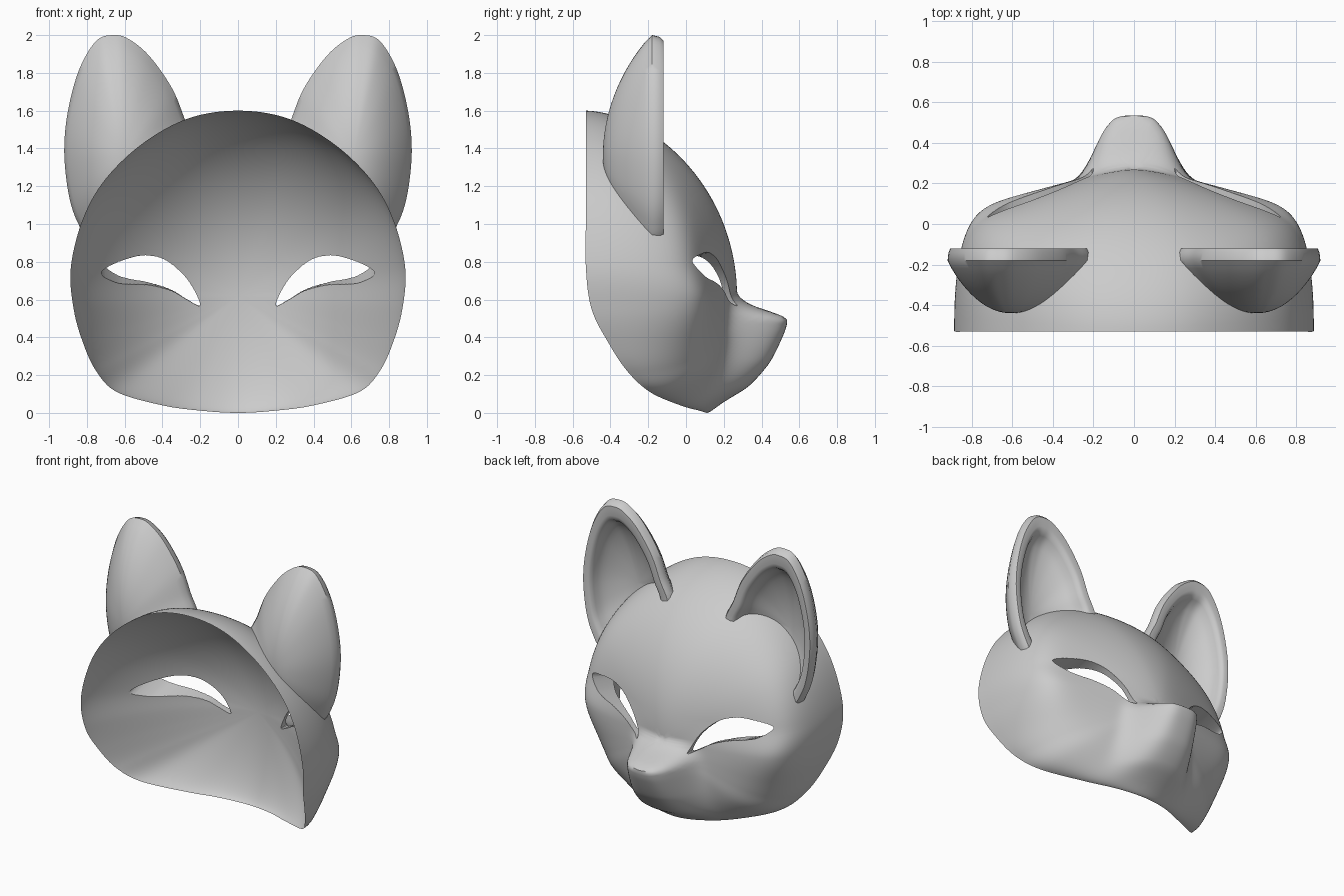
import bpy, bmesh, math
from mathutils import Vector

cube = bpy.data.objects.get("Cube")
if cube:
    bpy.data.objects.remove(cube, do_unlink=True)

grey = bpy.data.materials.new("plain grey")
grey.use_nodes = True
grey.diffuse_color = (0.6, 0.6, 0.6, 1)
grey.node_tree.nodes["Principled BSDF"].inputs["Base Color"].default_value = (0.6, 0.6, 0.6, 1)


def spline(points, n):
    """Closed smooth curve through the points, n samples per span."""
    pts = [Vector(p) for p in points]
    out = []
    for i in range(len(pts)):
        a, b, c, d = (pts[(i + k) % len(pts)] for k in (-1, 0, 1, 2))
        for j in range(n):
            t = j / n
            out.append(b + (c - a) * (t / 2) + (a * 2 - b * 5 + c * 4 - d) * (t * t / 2)
                       + (b * 3 - a - c * 3 + d) * (t ** 3 / 2))
    return out


def lerp_table(table, v):
    for (a, fa), (b, fb) in zip(table, table[1:]):
        if v <= b:
            return fa + (fb - fa) * max(0, (v - a) / (b - a))
    return table[-1][1]


def ease(v):
    v = min(1, max(0, v))
    return v * v * (3 - 2 * v)


def loft(name, rings, start, end):
    """Join closed rings with quads and close both ends with a pole."""
    bm = bmesh.new()
    loops = [[bm.verts.new(p) for p in ring] for ring in rings]
    n = len(loops[0])
    for a, b in zip(loops, loops[1:]):
        for i in range(n):
            j = (i + 1) % n
            bm.faces.new((a[i], b[i], b[j], a[j]))
    for pole, loop in ((start, loops[0]), (end, loops[-1])):
        v = bm.verts.new(pole)
        for i in range(n):
            bm.faces.new((v, loop[i], loop[(i + 1) % n]))
    bmesh.ops.recalc_face_normals(bm, faces=bm.faces[:])
    mesh = bpy.data.meshes.new(name)
    bm.to_mesh(mesh)
    bm.free()
    mesh.materials.append(grey)
    ob = bpy.data.objects.new(name, mesh)
    bpy.context.collection.objects.link(ob)
    return ob


def activate(ob):
    for other in bpy.context.selected_objects:
        other.select_set(False)
    bpy.context.view_layer.objects.active = ob
    ob.select_set(True)


def cut(ob, cutter):
    activate(ob)
    cutter.hide_render = True
    mod = ob.modifiers.new("cut", 'BOOLEAN')
    mod.operation, mod.solver, mod.object = 'DIFFERENCE', 'EXACT', cutter
    bpy.ops.object.modifier_apply(modifier=mod.name)


def smooth(ob, degrees=40):
    activate(ob)
    bpy.ops.object.shade_smooth_by_angle(angle=math.radians(degrees))


# Mask: rings shrink from the rim to a point between the eyes
half_rim = [(0, .11, .0), (.2, .07, .012), (.4, -.03, .04), (.64, -.19, .11), (.75, -.31, .22),
            (.82, -.41, .37), (.87, -.5, .55), (.885, -.53, .77), (.82, -.53, 1.03),
            (.7, -.53, 1.24), (.5, -.53, 1.43), (.26, -.53, 1.56), (0, -.53, 1.6)]
rim = spline(half_rim + [(-x, y, z) for x, y, z in half_rim[-2:0:-1]], 8)
CENTRE = Vector((0, .27, .62))
INNER_CENTRE = Vector((0, .235, .62))
SNOUT = [(0, 0), (.05, .05), (.13, .14), (.27, .21), (.44, .265), (.505, .275),
         (.535, .18), (.58, .05), (.63, 0), (2, 0)]


def sideways(r):
    return r.x ** 2 / (r.x ** 2 + (r.z - CENTRE.z) ** 2)


def outer_point(r, t):
    """Dome above and below, fuller cheeks at the sides, plus the snout."""
    x, z = r.x * t, CENTRE.z + (r.z - CENTRE.z) * t
    side = sideways(r)
    slope = .31 + .07 * ease((z - .6) / .2) + .1 * ease((.6 - z) / .35)
    box = 4 + 12 * ease(z / .75)
    cheek = (1 - slope * (math.sqrt(t * t + .02) - .14)) * (1 - t ** box) ** .45
    y = r.y + (CENTRE.y - r.y) * ((1 - t * t) ** .57 * (1 - side) + cheek * side)
    lift = sum(lerp_table(SNOUT, z + d) for d in (-.015, 0, .015)) / 3
    width = .205 + .12 * max(0, .5 - z)
    return Vector((x, y + lift * math.exp(-(x / width) ** 4) * (1 - t ** 8), z))


def inner_point(r, t):
    """Plain rounded bowl, thickest behind the cheeks."""
    bowl = (1 - t * t) ** (.62 + .16 * sideways(r))
    return Vector((r.x * t, r.y + (INNER_CENTRE.y - r.y) * bowl,
                   CENTRE.z + (r.z - CENTRE.z) * t))


STEPS = 56
levels = [1 - (1 - k / STEPS) ** 1.7 for k in range(1, STEPS + 1)]
outer = [[outer_point(r, t) for r in rim] for t in levels]
inner = [[inner_point(r, t) for r in rim] for t in levels[-2::-1]]
mask = loft("mask_shell", outer + inner, CENTRE, INNER_CENTRE)

# Eye openings, rising outwards at the outer corners
eye = spline([(.2, .57), (.25, .68), (.32, .76), (.4, .815), (.5, .835), (.6, .82),
              (.71, .785), (.715, .75), (.64, .7), (.57, .685), (.46, .675), (.35, .645),
              (.27, .6)], 5)
EYE_MID = Vector((.45, .73))


def eye_point(side, p, y):
    corner = (p.x - .2) / .5
    return (side * p.x, y, p.y + .25 * corner * (y - .2 + .28 * corner))


for side in (1, -1):
    hole = loft("eye_cutter", [[eye_point(side, p, y) for p in eye] for y in (-.4, .6)],
                eye_point(side, EYE_MID, -.4), eye_point(side, EYE_MID, .6))
    cut(mask, hole)
    bpy.data.objects.remove(hole, do_unlink=True)
smooth(mask)

# Solid just inside the mask front, for trimming the ears
inset = [[Vector((p.x * .997, p.y - .003, .8 + (p.z - .8) * .997)) for p in ring]
         for ring in outer]
trimmer = loft("ear_trimmer", inset, CENTRE - Vector((0, .003, 0)), (0, -.56, .8))

# Ears: rounded back, broad flat front rim and a hollow cup
ear_outline = spline([(.66, 2), (.75, 1.97), (.84, 1.82), (.9, 1.6), (.92, 1.38), (.895, 1.15),
                      (.845, 1), (.77, .9), (.62, .92), (.33, 1.15), (.21, 1.36), (.28, 1.55),
                      (.35, 1.72), (.47, 1.89), (.58, 1.98)], 6)
EAR_MID = Vector((.61, 1.36))
CUP = .74
sections = [(k / 16, -.18 - .26 * (1 - (k / 16) ** 2) ** .9) for k in range(1, 17)]
sections += [(.985, -.14), (.955, -.12), (.85, -.12), (.8, -.13), (.77, -.155)]
sections += [(CUP * k / 12, -.19 - .13 * (1 - (k / 12) ** 2) ** .8) for k in range(12, 0, -1)]
for side, label in ((1, "left"), (-1, "right")):
    rings = []
    for scale, y in sections:
        flat = [EAR_MID + (p - EAR_MID) * scale for p in ear_outline]
        rings.append([(side * q.x, y, q.y) for q in flat])
    ear = loft(label + "_ear", rings, (side * EAR_MID.x, -.44, EAR_MID.y),
               (side * EAR_MID.x, -.32, EAR_MID.y))
    cut(ear, trimmer)
    smooth(ear)
bpy.data.objects.remove(trimmer, do_unlink=True)
